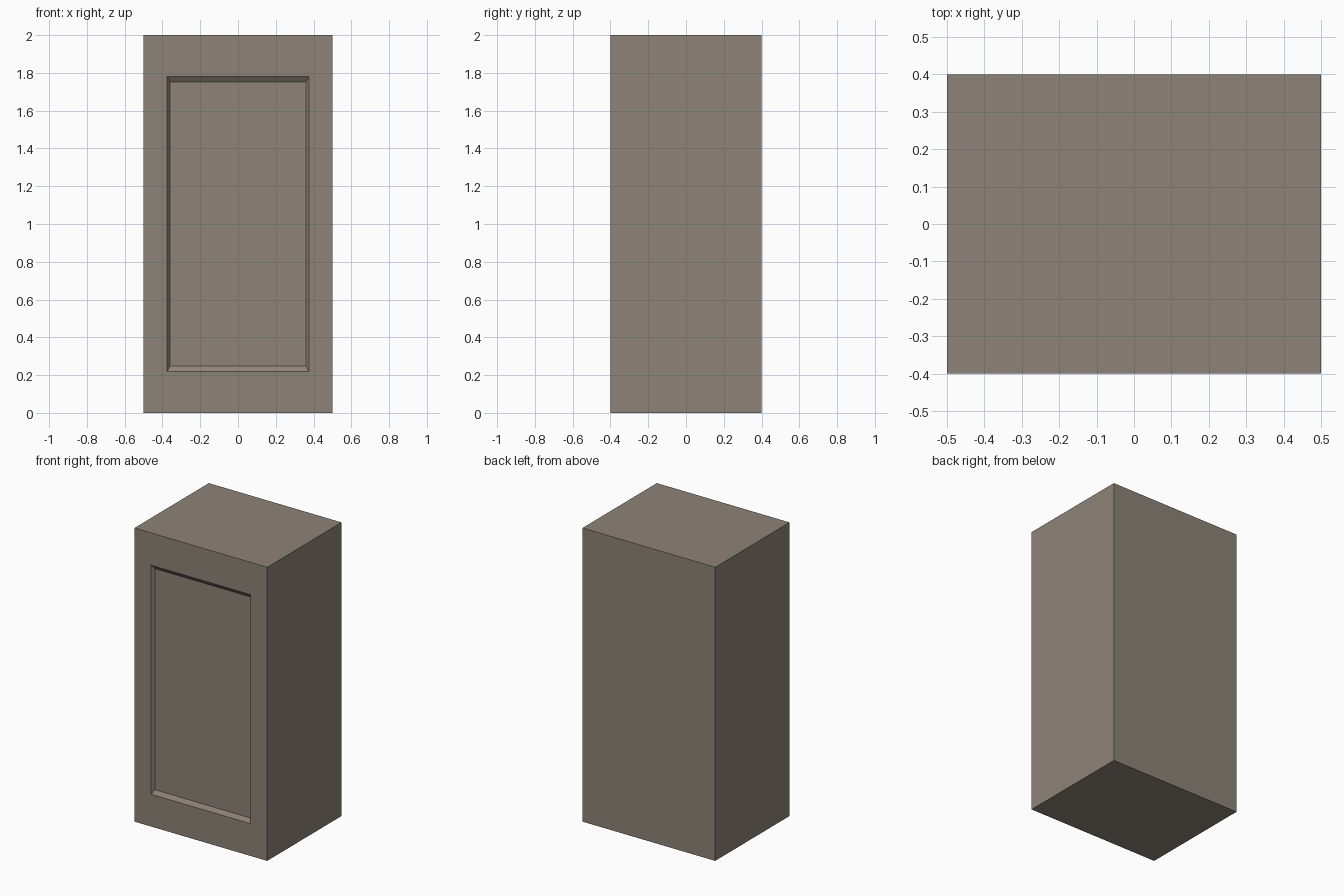
import bpy, bmesh
from mathutils import Vector

if "Cube" in bpy.data.objects:
    bpy.data.objects.remove(bpy.data.objects["Cube"])

W, D, H = 1.0, 0.8, 2.0

# Cabinet body
bm = bmesh.new()
bmesh.ops.create_cube(bm, size=1)
bmesh.ops.scale(bm, vec=(W, D, H), verts=bm.verts)
bmesh.ops.translate(bm, vec=(0, 0, H / 2), verts=bm.verts)
bm.normal_update()
front = min(bm.faces, key=lambda f: f.calc_center_median().y)


def inset_front(face, half_w, half_h, y):
    """Inset the front face and place its rim at the given half sizes and depth."""
    bmesh.ops.inset_region(bm, faces=[face], thickness=0.01, use_even_offset=True)
    for v in face.verts:
        v.co = Vector((half_w if v.co.x > 0 else -half_w, y,
                       H / 2 + (half_h if v.co.z > H / 2 else -half_h)))


# Door frame opening, then the bevelled recessed panel
inset_front(front, 0.375, 0.78, -D / 2)
inset_front(front, 0.36, 0.753, -D / 2 + 0.02)

bmesh.ops.recalc_face_normals(bm, faces=bm.faces)
mesh = bpy.data.meshes.new("cabinet")
bm.to_mesh(mesh)
bm.free()
cabinet = bpy.data.objects.new("cabinet", mesh)
bpy.context.collection.objects.link(cabinet)

# Warm grey-brown paint
paint = bpy.data.materials.new("cabinet_paint")
paint.diffuse_color = (0.27, 0.225, 0.185, 1)
paint.use_nodes = True
paint.node_tree.nodes["Principled BSDF"].inputs["Base Color"].default_value = paint.diffuse_color
mesh.materials.append(paint)
